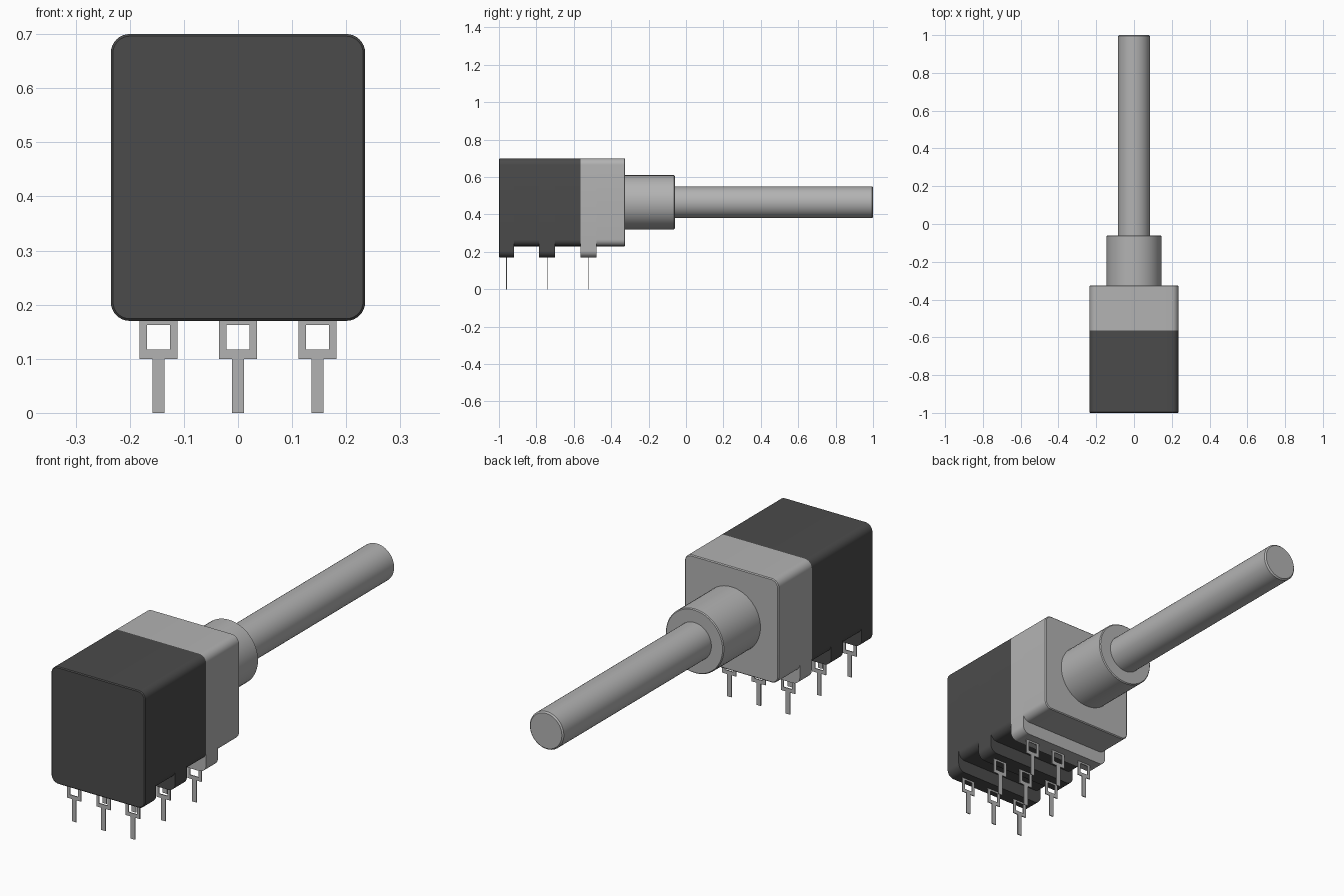
import bpy, bmesh, math

cube = bpy.data.objects.get("Cube")
if cube:
    bpy.data.objects.remove(cube, do_unlink=True)


def material(name, v):
    m = bpy.data.materials.new(name)
    m.use_nodes = True
    m.diffuse_color = (v, v, v, 1)
    m.node_tree.nodes["Principled BSDF"].inputs["Base Color"].default_value = (v, v, v, 1)
    return m


DARK = material("dark grey plastic", 0.07)
METAL = material("light grey metal", 0.45)


def finish(name, bm, mat, smooth=True):
    bmesh.ops.recalc_face_normals(bm, faces=bm.faces)
    mesh = bpy.data.meshes.new(name)
    bm.to_mesh(mesh)
    bm.free()
    mesh.materials.append(mat)
    ob = bpy.data.objects.new(name, mesh)
    bpy.context.collection.objects.link(ob)
    if smooth:
        bpy.ops.object.select_all(action='DESELECT')
        ob.select_set(True)
        bpy.context.view_layer.objects.active = ob
        bpy.ops.object.shade_smooth_by_angle(angle=math.radians(35))
    return ob


def loft(name, mat, half_w, z0, z1, radius, sections, steps=8):
    """Rounded-rectangle outline swept along y; sections are (y, inset)."""
    bm = bmesh.new()
    mid, half_h = (z0 + z1) / 2, (z1 - z0) / 2
    rings = []
    for y, inset in sections:
        r = radius - inset
        ring = []
        for corner, (sx, sz) in enumerate(((1, 1), (-1, 1), (-1, -1), (1, -1))):
            for i in range(steps + 1):
                a = (corner + i / steps) * math.pi / 2
                ring.append(bm.verts.new((sx * (half_w - radius) + r * math.cos(a), y,
                                          mid + sz * (half_h - radius) + r * math.sin(a))))
        rings.append(ring)
    n = len(rings[0])
    for a, b in zip(rings, rings[1:]):
        for i in range(n):
            j = (i + 1) % n
            bm.faces.new((a[i], a[j], b[j], b[i]))
    bm.faces.new(rings[0])
    bm.faces.new(rings[-1])
    bmesh.ops.remove_doubles(bm, verts=bm.verts, dist=0.0002)
    return finish(name, bm, mat)


# Housing: slices along y, the deeper ones form the ribs underneath
W, TOP, LOW, HIGH, R, B = 0.235, 0.70, 0.17, 0.23, 0.035, 0.004
loft("rear_rib_block", DARK, W, LOW, TOP, R, [(-1, B), (-1 + B, 0), (-0.92, 0)])
loft("dark_body_a", DARK, W, HIGH, TOP, R, [(-0.92, 0), (-0.785, 0)])
loft("middle_rib_block", DARK, W, LOW, TOP, R, [(-0.785, 0), (-0.70, 0)])
loft("dark_body_b", DARK, W, HIGH, TOP, R, [(-0.70, 0), (-0.563, 0)])
loft("metal_rib_block", METAL, W, LOW, TOP, R, [(-0.563, 0), (-0.478, 0)])
loft("metal_body", METAL, W, HIGH, TOP, R, [(-0.478, 0), (-0.325 - B, 0), (-0.325, B)])


# Round bushing and shaft
def rod(name, r, y0, y1, bevel):
    zc = 0.465
    loft(name, METAL, r, zc - r, zc + r, r, [(y0, 0), (y1 - bevel, 0), (y1, bevel)], 12)


rod("bushing", 0.145, -0.33, -0.06, 0.004)
rod("shaft", 0.085, -0.07, 1.0, 0.006)


# Terminals: thin plates with a square eye and a narrow leg
def terminal(name, x, y):
    bm = bmesh.new()
    xs = (-0.035, -0.021, -0.011, 0.011, 0.021, 0.035)
    zs = (0, 0.1, 0.117, 0.162, 0.185)
    grid = {(i, k): bm.verts.new((x + px, y - 0.002, pz))
            for i, px in enumerate(xs) for k, pz in enumerate(zs)}
    for i in range(len(xs) - 1):
        for k in range(len(zs) - 1):
            leg_gap = k == 0 and i != 2
            eye = k == 2 and 1 <= i <= 3
            if not (leg_gap or eye):
                bm.faces.new([grid[c] for c in ((i, k), (i + 1, k), (i + 1, k + 1), (i, k + 1))])
    bmesh.ops.delete(bm, geom=[v for v in bm.verts if not v.link_faces], context='VERTS')
    ext = bmesh.ops.extrude_face_region(bm, geom=bm.faces[:], use_keep_orig=True)
    for v in ext["geom"]:
        if isinstance(v, bmesh.types.BMVert):
            v.co.y += 0.004
    finish(name, bm, METAL, smooth=False)


for row, y in zip(("rear", "middle", "front"), (-0.96, -0.742, -0.52)):
    for side, x in (("right", -0.147), ("centre", 0), ("left", 0.147)):
        terminal(f"{row}_{side}_terminal", x, y)
